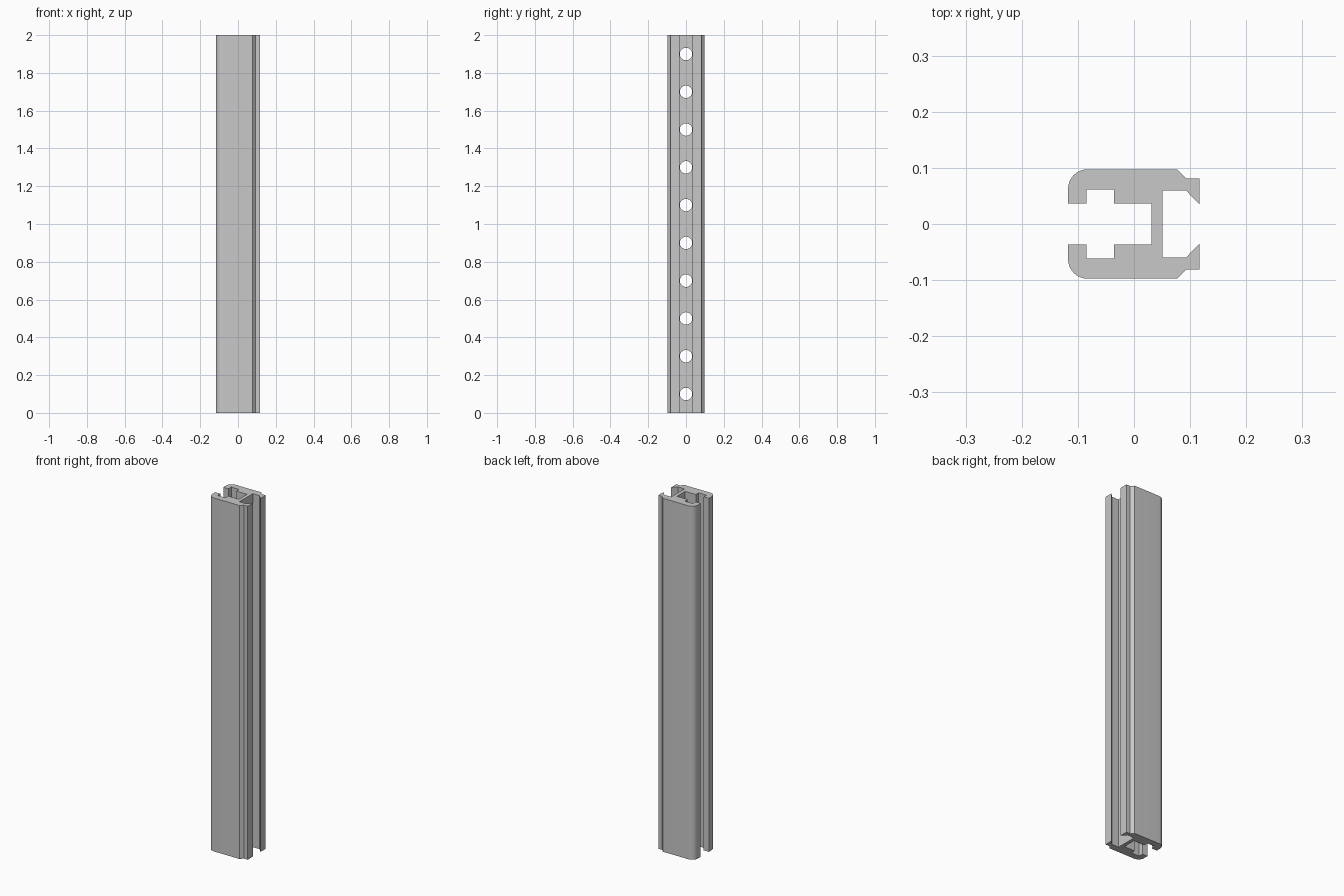
import bpy, bmesh, math
from mathutils import Matrix

cube = bpy.data.objects.get("Cube")
if cube:
    bpy.data.objects.remove(cube, do_unlink=True)

LENGTH = 2.0
HOLES = 10
HOLE_RADIUS = 0.033

# Plain light grey metal
metal = bpy.data.materials.new("light grey metal")
metal.use_nodes = True
grey = (0.58, 0.58, 0.58, 1)
metal.diffuse_color = grey
metal.node_tree.nodes["Principled BSDF"].inputs["Base Color"].default_value = grey


def add_object(name, bm):
    bmesh.ops.recalc_face_normals(bm, faces=bm.faces)
    mesh = bpy.data.meshes.new(name)
    bm.to_mesh(mesh)
    bm.free()
    mesh.materials.append(metal)
    obj = bpy.data.objects.new(name, mesh)
    bpy.context.collection.objects.link(obj)
    return obj


# Half of the cross-section, from the web's slot side round to its open side
radius = 0.035
half = [(0.031, 0.0366), (-0.0355, 0.0366), (-0.0355, 0.0615),
        (-0.085, 0.0615), (-0.085, 0.0366), (-0.1175, 0.0366)]
for i in range(13):
    a = math.pi - i * math.pi / 24
    half.append((-0.0825 + radius * math.cos(a), 0.0625 + radius * math.sin(a)))
half += [(0.077, 0.0975), (0.093, 0.081), (0.117, 0.081),
         (0.117, 0.035), (0.093, 0.0595), (0.051, 0.0595)]
outline = half + [(x, -y) for x, y in reversed(half)]

# Extruded rail
bm = bmesh.new()
base = bm.faces.new([bm.verts.new((x, y, 0)) for x, y in outline])
top = bmesh.ops.extrude_face_region(bm, geom=[base], use_keep_orig=True)
bmesh.ops.translate(bm, vec=(0, 0, LENGTH),
                    verts=[v for v in top["geom"] if isinstance(v, bmesh.types.BMVert)])
rail = add_object("slotted_rail", bm)

# Row of round holes through the web
bm = bmesh.new()
pitch = LENGTH / HOLES
for i in range(HOLES):
    place = Matrix.Translation((0.041, 0, pitch * (i + 0.5))) @ Matrix.Rotation(math.pi / 2, 4, "Y")
    bmesh.ops.create_cone(bm, cap_ends=True, segments=32, radius1=HOLE_RADIUS,
                          radius2=HOLE_RADIUS, depth=0.04, matrix=place)
cutter = add_object("hole_cutter", bm)
cutter.hide_render = True

cut = rail.modifiers.new("web holes", "BOOLEAN")
cut.operation = "DIFFERENCE"
cut.solver = "EXACT"
cut.object = cutter

bpy.ops.object.select_all(action="DESELECT")
rail.select_set(True)
bpy.context.view_layer.objects.active = rail
bpy.ops.object.modifier_apply(modifier=cut.name)
bpy.data.objects.remove(cutter, do_unlink=True)
bpy.ops.object.shade_smooth_by_angle(angle=math.radians(30))
